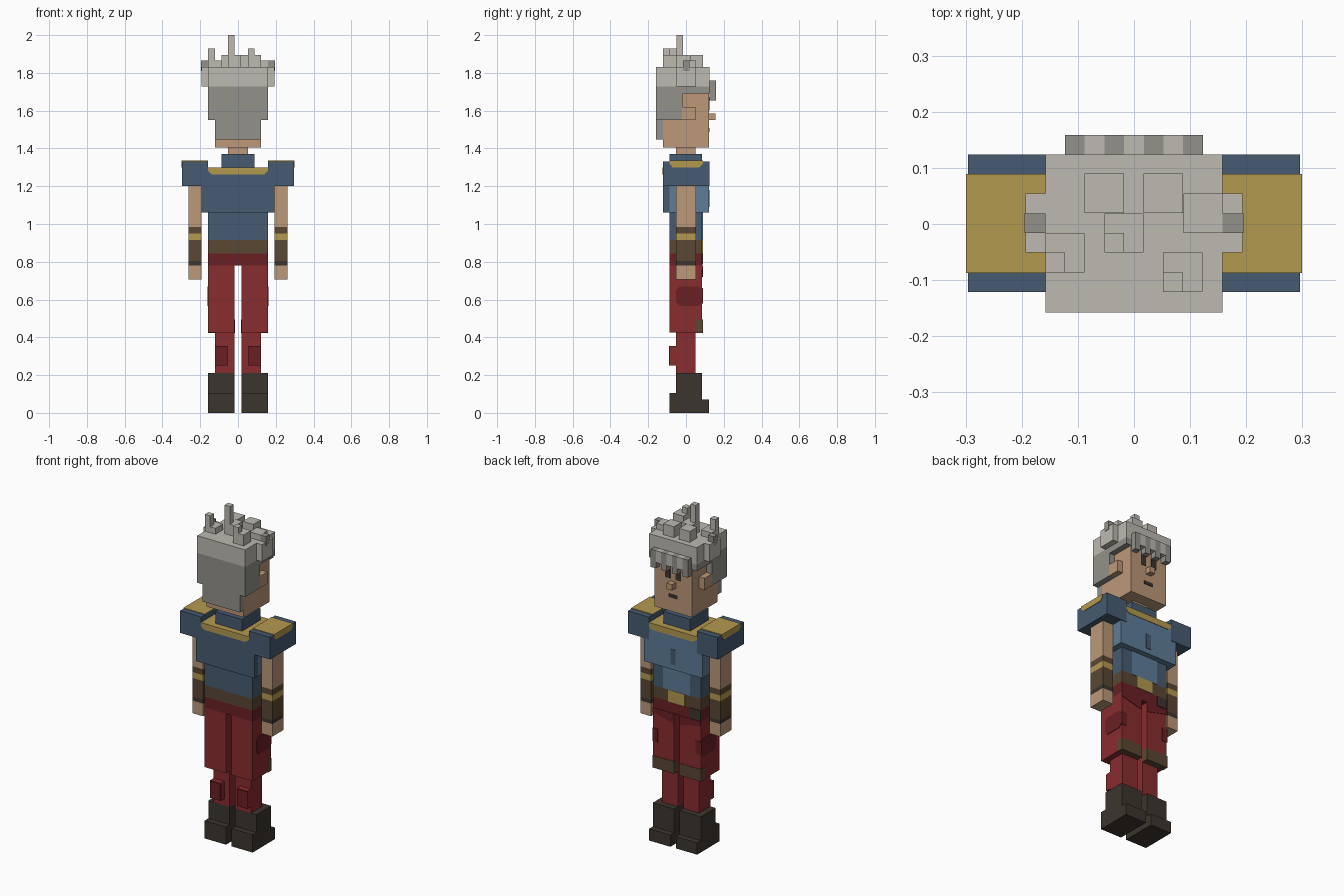
import bpy, bmesh

cube = bpy.data.objects.get("Cube")
if cube:
    bpy.data.objects.remove(cube, do_unlink=True)


def material(name, rgb):
    lin = [((c / 255 + 0.055) / 1.055) ** 2.4 for c in rgb] + [1.0]
    m = bpy.data.materials.new(name)
    m.use_nodes = True
    m.diffuse_color = lin
    m.node_tree.nodes["Principled BSDF"].inputs["Base Color"].default_value = lin
    return m


HAIR = material("light_grey_hair", (189, 186, 178))
GREY = material("dark_grey_hair", (147, 145, 139))
SKIN = material("skin", (188, 152, 120))
GOLD = material("gold", (180, 154, 80))
NAVY = material("dark_blue", (70, 91, 113))
BLUE = material("light_blue", (94, 125, 153))
RED = material("red", (137, 44, 47))
MAROON = material("dark_red", (106, 32, 36))
BROWN = material("brown", (90, 71, 51))
DARK = material("dark_brown", (60, 53, 45))


def finish(name, bm, mat, mirror):
    bmesh.ops.recalc_face_normals(bm, faces=bm.faces)
    me = bpy.data.meshes.new(name)
    bm.to_mesh(me)
    bm.free()
    me.materials.append(mat)
    ob = bpy.data.objects.new(name, me)
    bpy.context.collection.objects.link(ob)
    if mirror:
        mod = ob.modifiers.new("Mirror", "MIRROR")
        mod.use_mirror_merge = False
    return ob


def prism(name, points, axis, a, b, mat, mirror=False):
    """Extrude a 2D outline along x or y from a to b; outline is (other axis, z)."""
    bm = bmesh.new()
    place = (lambda p, d: (d, p[0], p[1])) if axis == "x" else (lambda p, d: (p[0], d, p[1]))
    ends = [[bm.verts.new(place(p, d)) for p in points] for d in (a, b)]
    for ring in ends:
        bm.faces.new(ring)
    n = len(points)
    for i in range(n):
        j = (i + 1) % n
        bm.faces.new((ends[0][i], ends[0][j], ends[1][j], ends[1][i]))
    return finish(name, bm, mat, mirror)


def box(name, x, y, z, mat, mirror=False):
    outline = [(x[0], z[0]), (x[1], z[0]), (x[1], z[1]), (x[0], z[1])]
    return prism(name, outline, "y", y[0], y[1], mat, mirror)


def wide(name, half, y, z, mat):
    return box(name, (-half, half), y, z, mat)


def pair(name, x, y, z, mat):
    return box(name, x, y, z, mat, True)


def chamfered(u, z, c):
    return [(u[0] + c, z[0]), (u[1] - c, z[0]), (u[1], z[0] + c), (u[1], z[1] - c),
            (u[1] - c, z[1]), (u[0] + c, z[1]), (u[0], z[1] - c), (u[0], z[0] + c)]


# Boots: shaft, heel and toe in one side profile
boot = [(-.088, 0), (.121, 0), (.121, .07), (.086, .07), (.086, .212),
        (-.053, .212), (-.053, .106), (-.088, .106)]
prism("boots", boot, "x", .018, .158, DARK, True)

# Legs
pair("lower_legs", (.018, .123), (-.053, .051), (.212, .425), RED)
pair("calf_pads", (.053, .123), (-.086, -.053), (.25, .355), RED)
pair("calf_pad_patches", (.055, .121), (-.090, -.086), (.252, .353), MAROON)
pair("thighs", (.018, .158), (-.088, .086), (.425, .78), RED)
pair("knee_cuffs", (.017, .160), (.051, .089), (.423, .495), BROWN)
prism("thigh_side_patches", chamfered((-.053, .086), (.565, .67), .02), "x",
      .158, .161, MAROON, True)
pair("thigh_front_patches", (.125, .160), (.086, .089), (.58, .66), MAROON)
wide("hips", .158, (-.088, .086), (.78, .845), MAROON)
prism("hip_front_points", [(.018, .78), (.158, .78), (.158, .755), (.018, .72)], "y",
      .086, .089, MAROON, True)

# Belt
wide("belt", .158, (-.088, .086), (.845, .915), BROWN)
wide("belt_buckle", .055, (.086, .091), (.845, .915), GOLD)
box("belt_pouch", (-.158, -.09), (.086, .090), (.785, .845), DARK)

# Torso: dark back, light front
wide("waist", .158, (-.088, .086), (.915, 1.06), NAVY)
wide("waist_front_panel", .088, (.086, .089), (.915, 1.06), BLUE)
for part, half, z in (("chest", .193, (1.06, 1.2)), ("upper_chest", .158, (1.2, 1.295))):
    wide(part + "_back", half, (-.121, -.088), z, NAVY)
    wide(part + "_front", half, (-.088, .121), z, BLUE)
wide("chest_slit", .017, (.121, .124), (1.09, 1.18), NAVY)
wide("shoulder_yoke", .158, (-.121, .121), (1.295, 1.30), GOLD)
trim = [(-.14, 1.262), (.14, 1.262), (.158, 1.28), (.158, 1.30), (-.158, 1.30), (-.158, 1.28)]
prism("collar_trim_back", trim, "y", -.124, -.121, GOLD)
prism("collar_trim_front", trim, "y", .121, .124, GOLD)

# Shoulder pads with gold tops that hang over the outer edge
pair("shoulder_pads", (.158, .296), (-.121, .124), (1.2, 1.332), NAVY)
pair("shoulder_pad_tops", (.158, .299), (-.087, .089), (1.332, 1.336), GOLD)
drape = [(-.087, 1.336), (.089, 1.336), (.089, 1.318), (.072, 1.30), (-.07, 1.30), (-.087, 1.318)]
prism("shoulder_pad_drapes", drape, "x", .296, .299, GOLD, True)

# Arms, stacked from shoulder to hand
bands = [("upper_arms", 1.2, .985, SKIN), ("bracer_uppers", .985, .95, BROWN),
         ("bracer_gold_bands", .95, .915, GOLD), ("bracer_lowers", .915, .803, BROWN),
         ("bracer_cuffs", .803, .78, DARK), ("hands", .78, .705, SKIN)]
for part, top, bottom, mat in bands:
    pair(part, (.193, .263), (-.053, .053), (bottom, top), mat)

# Neck and head
wide("collar", .088, (-.088, .086), (1.30, 1.37), NAVY)
wide("neck", .053, (-.053, .051), (1.37, 1.405), SKIN)
wide("head", .123, (-.123, .121), (1.405, 1.69), SKIN)
wide("nose", .018, (.121, .157), (1.55, 1.585), SKIN)
wide("mouth", .03, (.121, .124), (1.487, 1.507), DARK)
pair("eyes", (.018, .053), (.121, .124), (1.60, 1.67), DARK)
pair("ears", (.123, .158), (-.02, .051), (1.55, 1.62), SKIN)

# Hair: nape, sides, band and cap
wide("hair_nape", .123, (-.158, -.123), (1.448, 1.55), GREY)
wide("hair_back_and_sides", .158, (-.158, -.018), (1.55, 1.69), GREY)
wide("hair_band", .158, (-.158, .124), (1.69, 1.728), GREY)
wide("hair_cap", .158, (-.158, .124), (1.728, 1.83), HAIR)
pair("hair_side_tufts", (.158, .193), (-.051, .054), (1.728, 1.83), HAIR)
pair("hair_side_tips", (.158, .195), (-.016, .019), (1.81, 1.865), GREY)

# Fringe of alternating locks
for i in range(7):
    x0 = -.123 + i * .0351
    grey = i % 2 == 0
    box("fringe_lock_%d" % (i + 1), (x0, x0 + .0351), (.124, .159),
        (1.655 if grey else 1.69, 1.76), GREY if grey else HAIR)

# Blocky tufts: (x, y, width, top)
tufts = [(-.088, .02, .07, 1.895), (.017, .02, .07, 1.895), (.088, -.016, .07, 1.865),
         (-.053, -.051, .07, 1.895), (-.053, -.051, .035, 2.0),
         (-.158, -.086, .07, 1.865), (-.158, -.086, .035, 1.93),
         (.052, -.121, .07, 1.895), (.052, -.121, .035, 1.93)]
base = 1.83
for i, (x, y, w, top) in enumerate(tufts):
    # narrow tips stand on the wide tuft listed just before them
    z0 = tufts[i - 1][3] if w < .05 else base
    box("hair_tuft_%d" % (i + 1), (x, x + w), (y, y + w), (z0, top), HAIR)
